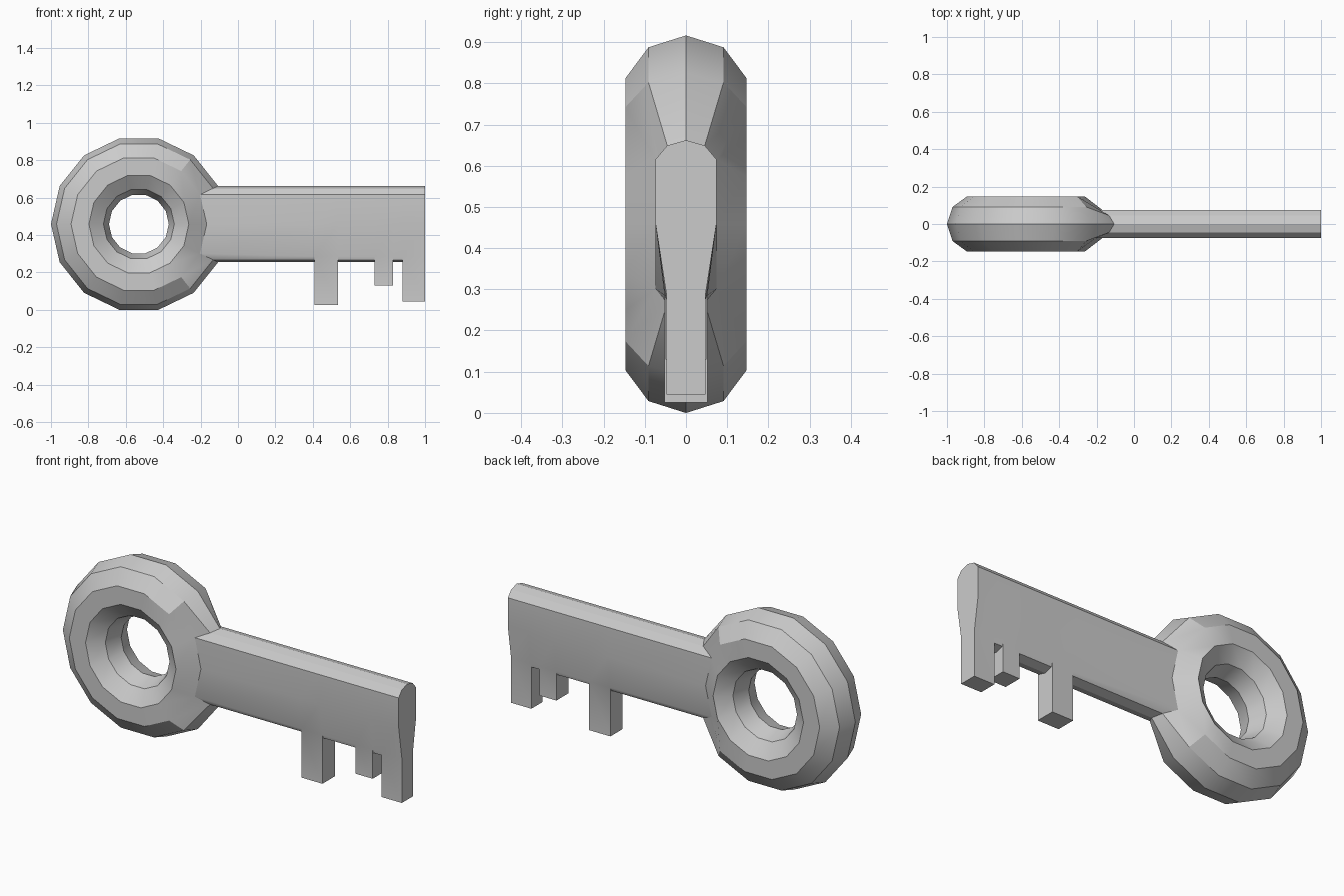
import bpy, bmesh
from math import sin, cos, tau

if "Cube" in bpy.data.objects:
    bpy.data.objects.remove(bpy.data.objects["Cube"])

SEG, SIDES = 14, 10
MAJOR, MINOR = 0.315, 0.155
CX, CZ = -0.53, 0.458

bm = bmesh.new()

# Ring bow: low-poly torus, pinched where the shaft grows out of it
ring = {}
for i in range(SEG):
    for j in range(SIDES):
        a, b = tau * i / SEG, tau * j / SIDES
        r = MAJOR + MINOR * cos(b)
        at_shaft = i in (0, 1, SEG - 1) and j in (0, 1, 2, SIDES - 2, SIDES - 1)
        y = MINOR * sin(b) * (0.5 if at_shaft else 1)
        ring[i, j] = bm.verts.new((CX + r * cos(a), y, CZ + r * sin(a)))


def rv(i, j):
    return ring[i % SEG, j % SIDES]


for i in range(-1, SEG - 1):
    for j in range(-2, SIDES - 2):
        if i in (-1, 0) and j < 2:
            continue  # opening for the shaft
        bm.faces.new((rv(i, j), rv(i + 1, j), rv(i + 1, j + 1), rv(i, j + 1)))

# Shaft: opening outline swept along x, lower corners narrowed at the teeth
start = ([rv(1, j) for j in range(-2, 3)] + [rv(0, 2)]
         + [rv(-1, j) for j in range(2, -3, -1)] + [rv(0, -2)])
N = len(start)
stations = [(0.41, 0.052), (0.535, 0.052), (0.73, 0.05), (0.83, 0.05), (0.88, 0.047), (1.0, 0.047)]
loop, spans = start, []
for x, w in stations:
    new = []
    for k, v in enumerate(start):
        y, z = v.co.y, v.co.z
        if k in (6, 10):
            y, z = (w if y > 0 else -w), 0.285
        new.append(bm.verts.new((x, y, z)))
    spans.append([bm.faces.new((loop[k], loop[(k + 1) % N], new[(k + 1) % N], new[k]))
                  for k in range(N)])
    loop = new
bm.faces.new(loop)

# Teeth: underside of alternate spans extruded down to a flat tip
for span, tip in ((1, 0.025), (3, 0.13), (5, 0.045)):
    out = bmesh.ops.extrude_face_region(bm, geom=spans[span][6:10])
    for v in (g for g in out["geom"] if isinstance(g, bmesh.types.BMVert)):
        v.co.z = tip
    bmesh.ops.delete(bm, geom=[f for f in spans[span][6:10] if f.is_valid], context='FACES')

bmesh.ops.delete(bm, geom=[v for v in bm.verts if not v.link_faces], context='VERTS')
bmesh.ops.recalc_face_normals(bm, faces=bm.faces)

mesh = bpy.data.meshes.new("key")
bm.to_mesh(mesh)
bm.free()
key = bpy.data.objects.new("key", mesh)
bpy.context.collection.objects.link(key)
bpy.context.view_layer.objects.active = key
key.select_set(True)
bpy.ops.object.shade_smooth_by_angle(angle=tau / 12)
